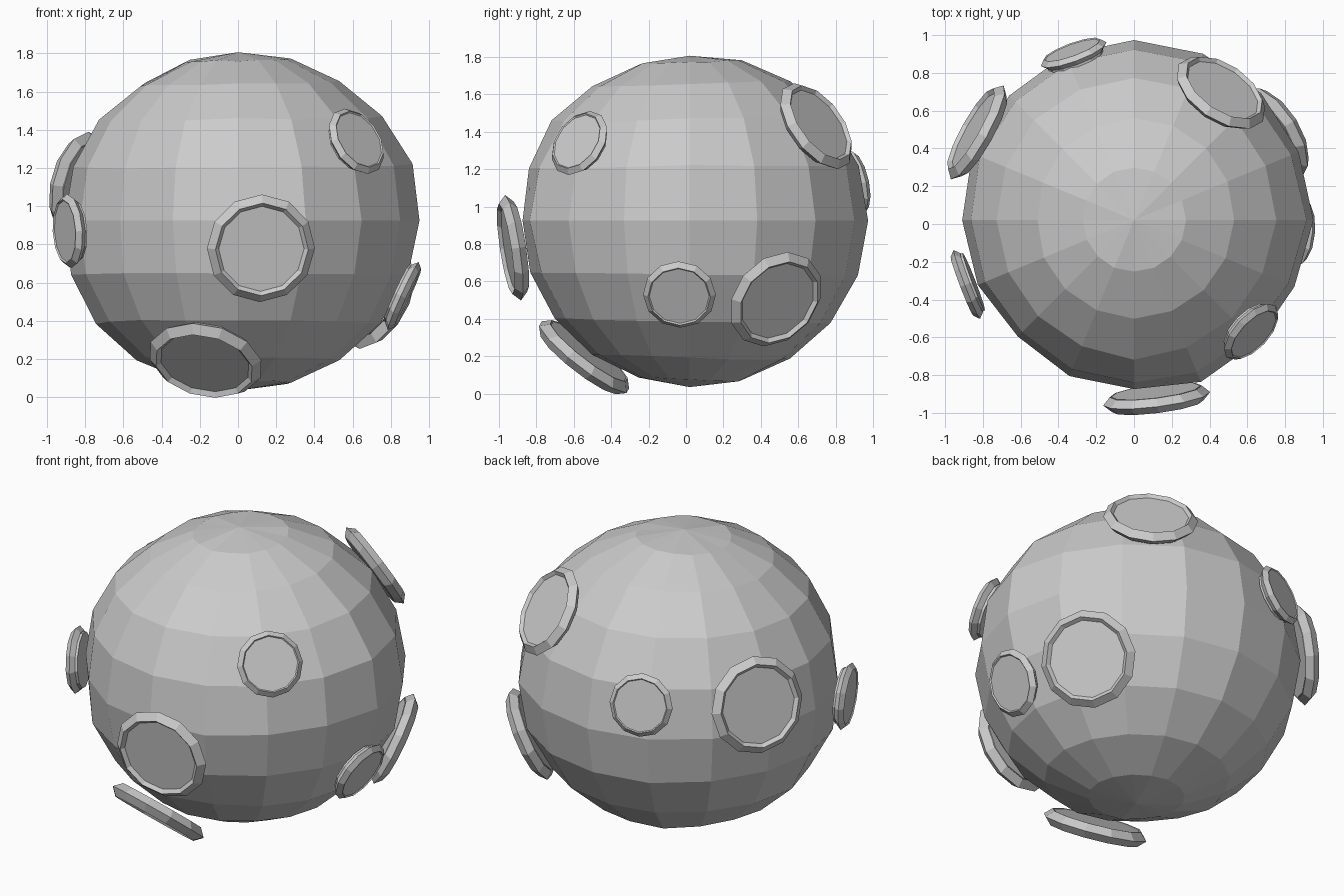
import bpy, math, random
from mathutils import Vector

if "Cube" in bpy.data.objects:
    bpy.data.objects.remove(bpy.data.objects["Cube"])

random.seed(4)
CENTRE = Vector((0, 0.02, 0.925))

# low-poly rock body, slightly uneven
bpy.ops.mesh.primitive_uv_sphere_add(segments=16, ring_count=10, radius=1, location=CENTRE)
body = bpy.context.object
body.name = "rock_body"

# gentle local swells and hollows: direction, height
swells = [((0.93, 0, 0.28), 0.03), ((0, -0.77, 0.54), 0.03), ((-0.77, 0, -0.54), 0.02),
          ((0.38, -0.87, 0), 0.03), ((-0.63, -0.62, 0), -0.025), ((-0.5, 0, 0.7), -0.02)]
for v in body.data.vertices:
    n = v.co.normalized()
    r = 0.885 + 0.04 * (1 - n.z ** 2) + 0.03 * n.y + 0.01 * n.x
    for d, h in swells:
        r += h * math.exp(-12 * (n - Vector(d).normalized()).length_squared)
    v.co = n * (r + random.uniform(-0.006, 0.006))


def crater(name, pos, outer):
    """Faceted rim with a flat floor disc, facing away from the body centre."""
    pos = Vector(pos)
    n = (pos - CENTRE).normalized()
    rot = n.to_track_quat('Z', 'Y').to_euler()
    minor = 0.14 * outer
    bpy.ops.mesh.primitive_torus_add(major_segments=12, minor_segments=4,
                                     major_radius=outer - minor, minor_radius=minor,
                                     location=pos, rotation=rot)
    bpy.context.object.name = name + "_rim"
    bpy.ops.mesh.primitive_cylinder_add(vertices=12, radius=outer * 0.835, depth=0.06,
                                        location=pos - n * 0.01, rotation=rot)
    bpy.context.object.name = name + "_floor"
    # line the floor corners up with the rim corners
    for v in bpy.context.object.data.vertices:
        v.co.x, v.co.y = v.co.y, v.co.x
    bpy.context.object.data.flip_normals()


# craters: position of rim centre, outer radius
crater("front_crater", (0.12, -0.925, 0.78), 0.285)
crater("front_low_crater", (-0.17, -0.545, 0.195), 0.305)
crater("left_crater", (-0.885, -0.32, 0.87), 0.195)
crater("front_right_crater", (0.62, -0.57, 1.34), 0.19)
crater("right_crater", (0.865, -0.035, 0.53), 0.195)
crater("right_low_crater", (0.74, 0.48, 0.505), 0.28)
crater("back_right_crater", (0.46, 0.695, 1.43), 0.27)
crater("back_crater", (-0.32, 0.9, 1.13), 0.185)
crater("back_left_crater", (-0.83, 0.485, 1.11), 0.285)
